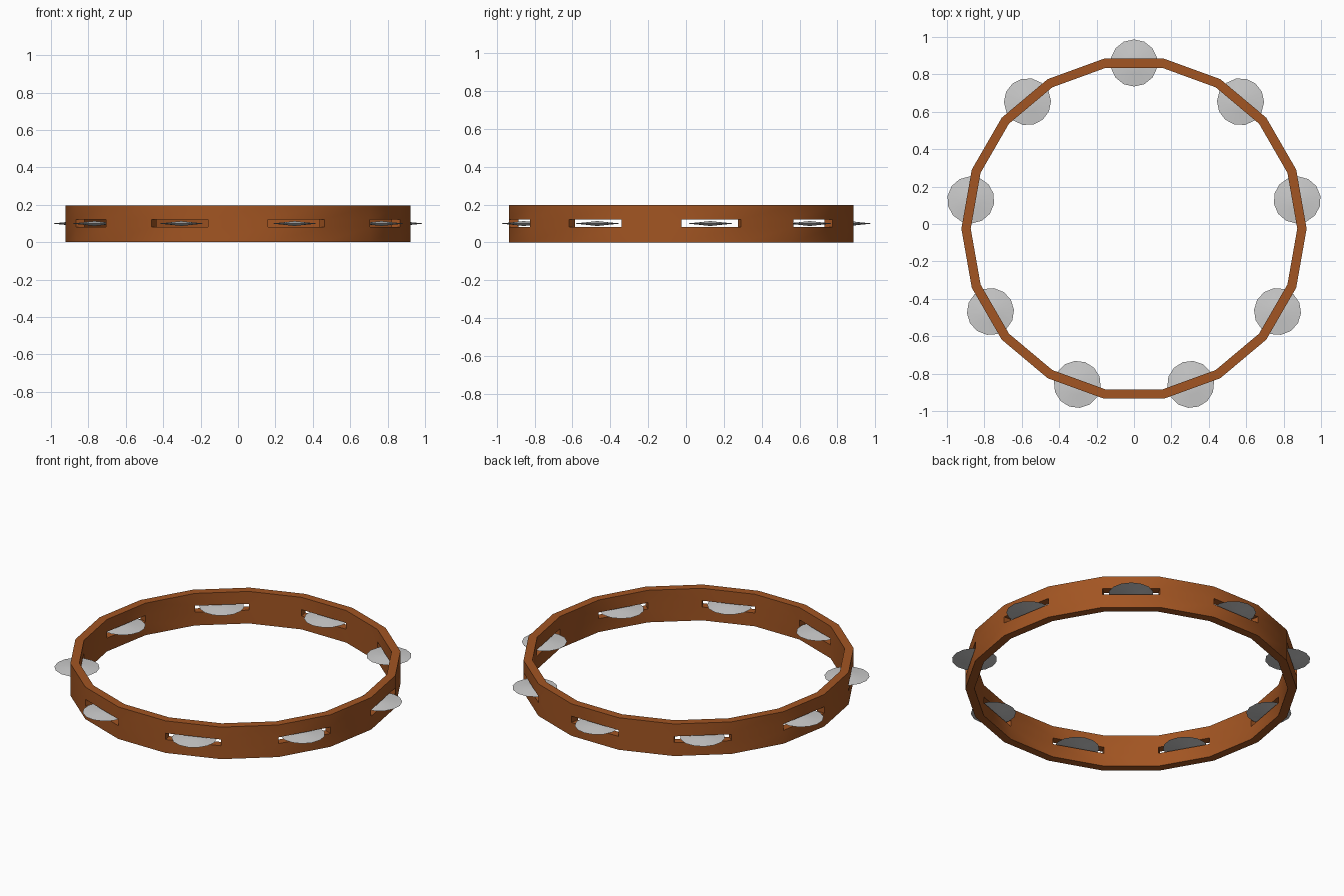
import bpy, bmesh
from math import sin, cos, radians, tau

if "Cube" in bpy.data.objects:
    bpy.data.objects.remove(bpy.data.objects["Cube"])

CY = -0.025                  # ring centre in y
R_OUT, R_IN = 0.923, 0.873   # corner radii of the 18-sided hoop
LEVELS = [0.0, 0.082, 0.121, 0.197]
SIDES = 18
JINGLE_R = 0.126


def finish(bm, name, angle):
    bmesh.ops.recalc_face_normals(bm, faces=bm.faces)
    mesh = bpy.data.meshes.new(name)
    bm.to_mesh(mesh)
    bm.free()
    ob = bpy.data.objects.new(name, mesh)
    bpy.context.collection.objects.link(ob)
    bpy.ops.object.select_all(action='DESELECT')
    ob.select_set(True)
    bpy.context.view_layer.objects.active = ob
    bpy.ops.object.shade_smooth_by_angle(angle=radians(angle))
    return ob


# Wooden hoop: every second facet has a slot through its middle band
bm = bmesh.new()


def column(r):
    return [[bm.verts.new((r * cos(tau * i / SIDES), CY + r * sin(tau * i / SIDES), z))
             for z in LEVELS] for i in range(SIDES)]


out, inn = column(R_OUT), column(R_IN)
for i in range(SIDES):
    j = (i + 1) % SIDES
    slotted = i % 2 == 0
    for k in range(3):
        if slotted and k == 1:
            # end walls of the slot
            for s in (i, j):
                bm.faces.new((out[s][1], out[s][2], inn[s][2], inn[s][1]))
            continue
        for c in (out, inn):
            bm.faces.new((c[i][k], c[j][k], c[j][k + 1], c[i][k + 1]))
    # rims, plus floor and roof of the slot
    for k in ((0, 1, 2, 3) if slotted else (0, 3)):
        bm.faces.new((out[i][k], out[j][k], inn[j][k], inn[i][k]))
hoop = finish(bm, "hoop", 30)
wood = bpy.data.materials.new("wood")
wood.diffuse_color = (0.36, 0.09, 0.016, 1)
wood.use_nodes = True
wood.node_tree.nodes["Principled BSDF"].inputs["Base Color"].default_value = wood.diffuse_color
hoop.data.materials.append(wood)


# Jingle: thin lens-shaped disc, thick in the middle and sharp at the edge
def make_jingle(name):
    n = 14
    bm = bmesh.new()

    def ring(r, z):
        return [bm.verts.new((r * cos(tau * i / n), r * sin(tau * i / n), z)) for i in range(n)]

    rim = ring(JINGLE_R, 0)
    for s in (1, -1):
        mid = ring(0.055, s * 0.007)
        tip = bm.verts.new((0, 0, s * 0.013))
        for i in range(n):
            j = (i + 1) % n
            bm.faces.new((rim[i], rim[j], mid[j], mid[i]))
            bm.faces.new((mid[i], mid[j], tip))
    return finish(bm, name, 10)


first = make_jingle("jingle_1")
for k in range(9):
    ob = first if k == 0 else bpy.data.objects.new(f"jingle_{k + 1}", first.data)
    if k:
        bpy.context.collection.objects.link(ob)
    a = radians(10 + 40 * k)
    ob.location = (0.886 * cos(a), CY + 0.886 * sin(a), 0.1)
    ob.rotation_euler.z = a
